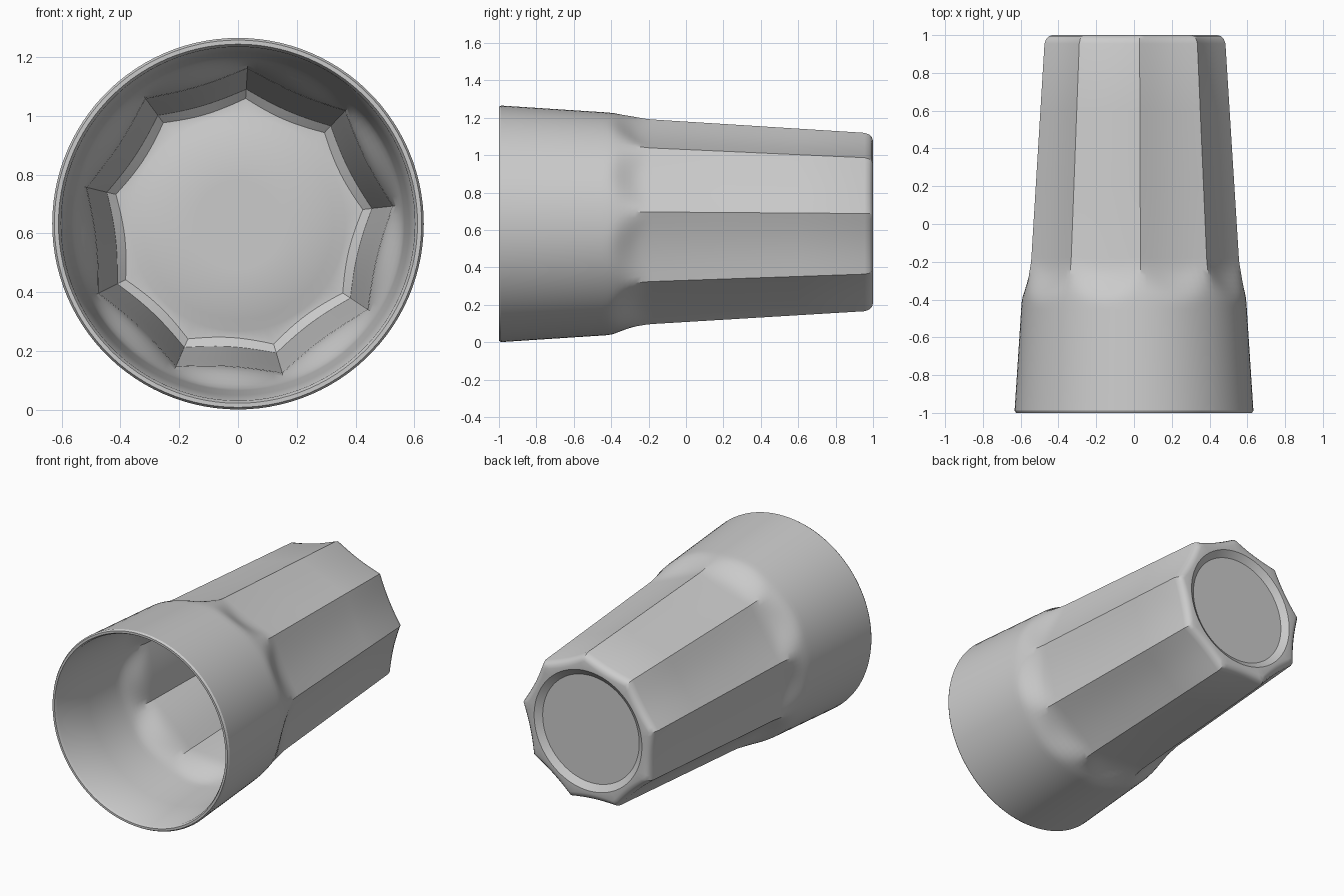
import bpy, bmesh, math

if "Cube" in bpy.data.objects:
    bpy.data.objects.remove(bpy.data.objects["Cube"])

SIDES, STEPS = 9, 12            # nine scooped facets
N = SIDES * STEPS
TILT = math.radians(86.5)       # angle of the first ridge
HALF = math.pi / SIDES
CZ = 0.633                      # height of the cup's axis
WALL = 0.03


def lerp_table(table, y):
    for (y0, r0), (y1, r1) in zip(table, table[1:]):
        if y <= y1:
            return r0 + (r1 - r0) * (y - y0) / (y1 - y0)
    return table[-1][1]


def smooth(t):
    t = max(0.0, min(1.0, t))
    return t * t * (3 - 2 * t)


# ridge radius along the length
BODY = [(-1, 0.633), (-0.4, 0.594), (-0.2, 0.56), (0.96, 0.487), (1, 0.483)]


def wall_radius(y, i):
    u = (i % STEPS) / STEPS * 2 - 1
    r = lerp_table(BODY, y)
    facet = r * math.cos(HALF) / math.cos(u * HALF) - 0.010 * (1 - u * u)
    t = smooth((y + 0.42 - 0.07 * u * u) / 0.18)
    return r + (facet - r) * t


def ring(bm, y, radius):
    vs = []
    for i in range(N):
        a = TILT + 2 * math.pi * i / N
        r = radius(i)
        vs.append(bm.verts.new((r * math.cos(a), y, CZ + r * math.sin(a))))
    return vs


bm = bmesh.new()
rings = []


def wall(y, inset):
    rings.append(ring(bm, y, lambda i: wall_radius(y, i) - inset))


def disc(y, r):
    rings.append(ring(bm, y, lambda i: r))


STATIONS = [-0.7, -0.45, -0.42, -0.39, -0.36, -0.33, -0.30, -0.27, -0.24,
            -0.21, -0.18, 0.2, 0.6]

# inside: floor with raised disc, then the inner wall out to the rim
disc(0.935, 0.15)
disc(0.935, 0.325)
disc(0.955, 0.365)
wall(0.955, 0.06)
wall(0.93, WALL)
for y in reversed(STATIONS):
    wall(y, WALL)
wall(-0.985, WALL)
# rim
wall(-1.0, 0.022)
wall(-1.0, 0.008)
wall(-0.988, 0.0)
# outside wall and rounded foot
for y in STATIONS:
    wall(y, 0.0)
wall(0.955, 0.0)
wall(0.98, 0.007)
wall(0.994, 0.02)
wall(1.0, 0.04)
# recessed base
disc(1.0, 0.385)
disc(0.97, 0.345)
disc(0.97, 0.15)

for a, b in zip(rings, rings[1:]):
    for i in range(N):
        j = (i + 1) % N
        bm.faces.new((a[i], a[j], b[j], b[i]))
bm.faces.new(rings[0])
bm.faces.new(rings[-1])
bmesh.ops.recalc_face_normals(bm, faces=bm.faces)

mesh = bpy.data.meshes.new("faceted_cup")
bm.to_mesh(mesh)
bm.free()
cup = bpy.data.objects.new("faceted_cup", mesh)
bpy.context.collection.objects.link(cup)
bpy.context.view_layer.objects.active = cup
cup.select_set(True)
bpy.ops.object.shade_smooth_by_angle(angle=math.radians(30))
